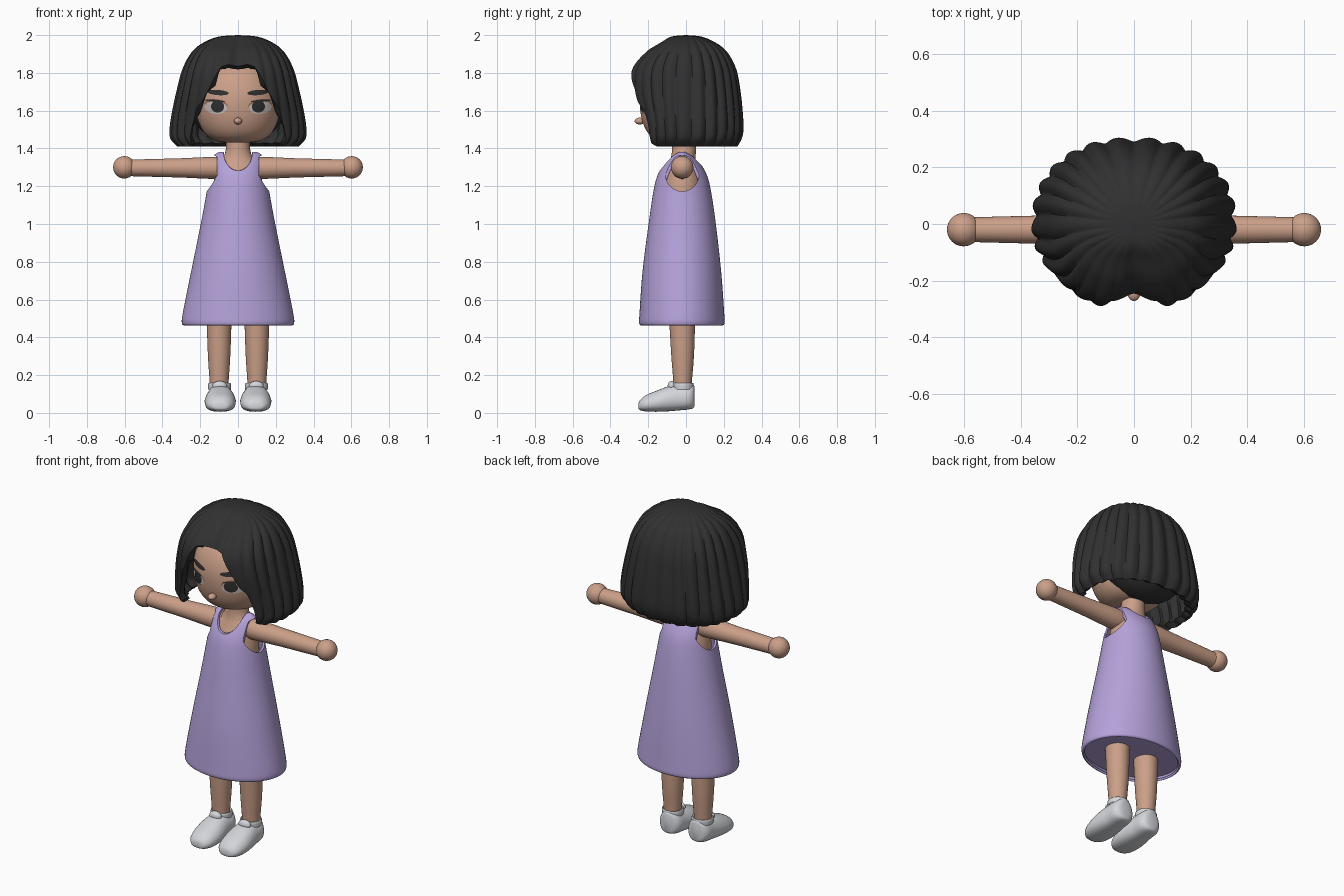
import bpy, bmesh, math
from math import sin, cos, pi, radians
from mathutils import Vector, Matrix
from mathutils.bvhtree import BVHTree

if "Cube" in bpy.data.objects:
    bpy.data.objects.remove(bpy.data.objects["Cube"])


def material(name, rgb):
    m = bpy.data.materials.new(name)
    m.use_nodes = True
    m.diffuse_color = (*rgb, 1)
    m.node_tree.nodes["Principled BSDF"].inputs["Base Color"].default_value = (*rgb, 1)
    return m


SKIN = material("skin", (0.60, 0.35, 0.25))
HAIR = material("dark hair", (0.03, 0.03, 0.03))
DRESS = material("lilac cloth", (0.46, 0.36, 0.70))
SHOE = material("pale shoe", (0.65, 0.67, 0.70))
WHITE = material("eye white", (0.62, 0.55, 0.52))
LID = material("brown lid", (0.33, 0.17, 0.11))


def spline(rows, t):
    """Smooth curve through rows of numbers, t from 0 to 1."""
    f = min(max(t, 0), 1) * (len(rows) - 1)
    i = min(int(f), len(rows) - 2)
    u = f - i
    a, b, c, d = (rows[min(max(i + k, 0), len(rows) - 1)] for k in (-1, 0, 1, 2))
    return [0.5 * (2 * q + (r - p) * u + (2 * p - 5 * q + 4 * r - s) * u * u
                   + (3 * q - p - 3 * r + s) * u ** 3) for p, q, r, s in zip(a, b, c, d)]


def finish(name, bm, mat, recalc=True):
    if recalc:
        bmesh.ops.recalc_face_normals(bm, faces=bm.faces)
    me = bpy.data.meshes.new(name)
    bm.to_mesh(me)
    bm.free()
    ob = bpy.data.objects.new(name, me)
    bpy.context.collection.objects.link(ob)
    me.materials.append(mat)
    smooth(ob)
    return ob


def smooth(ob):
    bpy.ops.object.select_all(action="DESELECT")
    ob.select_set(True)
    bpy.context.view_layer.objects.active = ob
    bpy.ops.object.shade_smooth_by_angle(angle=radians(50))


def skin_rings(rings, start=True, end=True):
    """Join equal rings of points into a tube, with optional caps."""
    bm = bmesh.new()
    vs = [[bm.verts.new(p) for p in r] for r in rings]
    n = len(vs[0])
    for a, b in zip(vs, vs[1:]):
        for i in range(n):
            bm.faces.new((a[i], a[(i + 1) % n], b[(i + 1) % n], b[i]))
    if start:
        bm.faces.new(vs[0])
    if end:
        bm.faces.new(vs[-1])
    return bm


def upright(rows, steps=40, n=48):
    """Rings from rows of (z, x radius, y radius, y centre)."""
    out = []
    for k in range(steps + 1):
        z, rx, ry, cy = spline(rows, k / steps)
        out.append([(rx * cos(2 * pi * i / n), cy + ry * sin(2 * pi * i / n), z) for i in range(n)])
    return out


def ellipsoid(name, mat, centre, size):
    bm = bmesh.new()
    bmesh.ops.create_uvsphere(bm, u_segments=32, v_segments=20, radius=1)
    bmesh.ops.transform(bm, matrix=Matrix.LocRotScale(Vector(centre), None, Vector(size)), verts=bm.verts)
    return finish(name, bm, mat)


def apply_mods(ob):
    bpy.context.view_layer.objects.active = ob
    for m in list(ob.modifiers):
        bpy.ops.object.modifier_apply(modifier=m.name)
    smooth(ob)


# Head with full cheeks and a broad chin
bm = bmesh.new()
bmesh.ops.create_uvsphere(bm, u_segments=64, v_segments=48, radius=1)
for v in bm.verts:
    x, y, z = v.co
    h = max(math.hypot(x, y), 1e-4)
    k = h ** -0.45 if z < 0 else h ** -0.15
    v.co = (x * k * 0.225, y * k * 0.205 - 0.04, z * 0.22 + 1.65)
face = BVHTree.FromBMesh(bm)
finish("head", bm, SKIN)
ellipsoid("nose", SKIN, (0, -0.245, 1.545), (0.022, 0.027, 0.018))


def plate(name, mat, cx, cz, rx, rz, lift, tilt=0, low=1, n=32):
    """Thin oval laid on the front of the face."""
    rings = []
    for r in (0.02, 0.25, 0.5, 0.75, 1):
        ring = []
        for i in range(n):
            a = 2 * pi * i / n
            u, w = rx * r * cos(a), rz * r * sin(a) * (low if sin(a) < 0 else 1)
            x, z = cx + u * cos(tilt) - w * sin(tilt), cz + u * sin(tilt) + w * cos(tilt)
            hit = face.ray_cast(Vector((x, -1, z)), Vector((0, 1, 0)))[0]
            ring.append((x, hit.y - lift, z))
        rings.append(ring)
    b = skin_rings(rings, True, False)
    b.normal_update()
    for f in b.faces:
        if f.normal.y > 0:
            f.normal_flip()
    finish(name, b, mat, False)


# Eyes and brows
for side, s in (("left", 1), ("right", -1)):
    plate(side + "_eyelid", LID, s * 0.118, 1.628, 0.064, 0.034, 0.002, s * 0.12, 0.6)
    plate(side + "_eye_white", WHITE, s * 0.118, 1.618, 0.060, 0.032, 0.004, s * 0.08, 1.1)
    plate(side + "_iris", HAIR, s * 0.108, 1.622, 0.035, 0.032, 0.007)
    plate(side + "_lash", HAIR, s * 0.122, 1.652, 0.054, 0.006, 0.008, s * 0.08)
    plate(side + "_brow", HAIR, s * 0.106, 1.696, 0.057, 0.014, 0.006, s * 0.08)

# Bobbed hair: rows of (z, side, back, front) radii
BOB = [(2.0, 0.002, 0.002, 0.002), (1.992, 0.10, 0.08, 0.08), (1.96, 0.18, 0.155, 0.14),
       (1.91, 0.24, 0.215, 0.22), (1.82, 0.288, 0.262, 0.295), (1.70, 0.32, 0.285, 0.302),
       (1.58, 0.345, 0.297, 0.272), (1.50, 0.355, 0.30, 0.255), (1.45, 0.35, 0.29, 0.25),
       (1.41, 0.315, 0.268, 0.24)]
# Lower edge of the hair: (degrees from the front, z)
EDGE = [(0, 1.835), (8, 1.845), (15, 1.835), (20, 1.79), (26, 1.72), (32, 1.645),
        (38, 1.61), (41, 1.52), (44, 1.43), (52, 1.41), (181, 1.41)]


def edge_z(deg):
    for (a, za), (b, zb) in zip(EDGE, EDGE[1:]):
        if deg <= b:
            return za + (zb - za) * (deg - a) / (b - a)


COLS, ROWS = 260, 44
columns = []
for c in range(COLS):
    th = 2 * pi * c / COLS - pi
    deg = abs(math.degrees(th))
    lo, hi = 0.0, 1.0
    for _ in range(24):
        mid = (lo + hi) / 2
        lo, hi = (mid, hi) if spline(BOB, mid)[0] > edge_z(deg) else (lo, mid)
    S = math.copysign(abs(sin(th)) ** 0.88, sin(th))
    C = math.copysign(abs(cos(th)) ** 0.88, cos(th))
    col = []
    for r in range(ROWS + 1):
        t = hi * r / ROWS
        z, rs, rb, rf = spline(BOB, t)
        amp = 0.055 if deg > 50 else 0.03
        lock = 1 + amp * (abs(sin(13 * th + 0.8 * sin(th) * t)) - 0.6)
        part = 1 - 0.13 * math.exp(-(deg / 9) ** 2)
        col.append((rs * S * lock, -C * (rf if C > 0 else rb) * lock * part, z))
    columns.append(col)
bm = skin_rings([[columns[c][r] for c in range(COLS)] for r in range(ROWS + 1)], True, False)
hair = finish("hair", bm, HAIR)
m = hair.modifiers.new("thickness", "SOLIDIFY")
m.thickness, m.offset = 0.035, -1
apply_mods(hair)
ellipsoid("hair_underside", HAIR, (0, 0.07, 1.66), (0.27, 0.20, 0.235))

# Torso and neck
finish("torso", skin_rings(upright([
    (0.50, 0.15, 0.12, -0.02), (0.95, 0.13, 0.11, -0.02), (1.15, 0.135, 0.11, -0.02),
    (1.25, 0.125, 0.10, -0.02), (1.31, 0.11, 0.075, -0.02), (1.35, 0.08, 0.065, -0.015),
    (1.40, 0.064, 0.064, -0.01), (1.50, 0.064, 0.064, -0.01)])), SKIN)

# Dress shell, with armholes and a scooped neckline
dress = finish("dress", skin_rings(upright([
    (0.462, 0.285, 0.215, -0.022), (0.475, 0.297, 0.226, -0.022), (0.53, 0.292, 0.224, -0.022),
    (0.75, 0.248, 0.208, -0.022), (1.0, 0.197, 0.178, -0.020), (1.17, 0.166, 0.153, -0.020),
    (1.26, 0.152, 0.130, -0.020), (1.33, 0.140, 0.090, -0.020), (1.365, 0.125, 0.055, -0.020),
    (1.382, 0.100, 0.020, -0.020)], 60, 64), False, True), DRESS)
m = dress.modifiers.new("thickness", "SOLIDIFY")
m.thickness, m.offset = 0.012, -1
cutters = []
for s in (1, -1):
    cutters.append((Matrix.LocRotScale(Vector((s * 0.205, -0.02, 1.268)), Matrix.Rotation(pi / 2, 3, "Y"),
                                       Vector((0.095, 0.09, 0.19)))))
cutters.append(Matrix.LocRotScale(Vector((0, -0.02, 1.385)), Matrix.Rotation(pi / 2 + 0.12, 3, "X"),
                                  Vector((0.076, 0.088, 0.6))))
tools = []
for mat4 in cutters:
    bm = bmesh.new()
    bmesh.ops.create_cone(bm, cap_ends=True, segments=48, radius1=1, radius2=1, depth=1)
    bmesh.ops.transform(bm, matrix=mat4, verts=bm.verts)
    tool = finish("cutter", bm, DRESS)
    tool.hide_render = True
    tools.append(tool)
    b = dress.modifiers.new("cut", "BOOLEAN")
    b.operation, b.object, b.solver = "DIFFERENCE", tool, "EXACT"
bpy.ops.object.select_all(action="DESELECT")
apply_mods(dress)
for tool in tools:
    bpy.data.objects.remove(tool)
finish("skirt_lining", skin_rings(upright([(0.49, 0.286, 0.217, -0.022),
                                           (0.50, 0.286, 0.217, -0.022)], 1)), DRESS)

# Arms, hands, legs and shoes: shoe rows of (y, half width, bottom, top)
LAST = [(-0.252, 0.02, 0.025, 0.045), (-0.245, 0.045, 0.015, 0.065), (-0.215, 0.07, 0.008, 0.092),
        (-0.16, 0.082, 0.006, 0.116), (-0.10, 0.08, 0.008, 0.138), (-0.04, 0.072, 0.013, 0.15),
        (0.01, 0.068, 0.018, 0.154), (0.036, 0.052, 0.024, 0.152), (0.045, 0.03, 0.035, 0.14)]
for side, s in (("left", 1), ("right", -1)):
    rings = []
    for k in range(21):
        x, r = spline([(0.06, 0.055), (0.14, 0.058), (0.30, 0.051), (0.45, 0.047), (0.60, 0.043)], k / 20)
        rings.append([(s * x, -0.02 + r * cos(pi * i / 16), 1.297 + r * sin(pi * i / 16)) for i in range(32)])
    finish(side + "_arm", skin_rings(rings), SKIN)
    ellipsoid(side + "_hand", SKIN, (s * 0.602, -0.02, 1.30), (0.059, 0.059, 0.059))

    leg = skin_rings(upright([(0.06, 0.047, 0.047, -0.018), (0.16, 0.050, 0.049, -0.018),
                              (0.32, 0.060, 0.061, -0.018), (0.60, 0.069, 0.073, -0.022)], 16, 32))
    bmesh.ops.translate(leg, vec=(s * 0.1, 0, 0), verts=leg.verts)
    finish(side + "_leg", leg, SKIN)

    rings = []
    for k in range(33):
        y, w, lo, hi = spline(LAST, k / 32)
        ring = []
        for i in range(32):
            a = 2 * pi * i / 32
            u = math.copysign(abs(cos(a)) ** 0.75, cos(a))
            v = math.copysign(abs(sin(a)) ** 0.75, sin(a))
            ring.append((s * 0.094 + w * u * (1 - 0.22 * max(v, 0)), y, (lo + hi) / 2 + v * (hi - lo) / 2))
        rings.append(ring)
    finish(side + "_shoe", skin_rings(rings), SHOE)
    # Raised collar and tongue around the ankle
    collar = upright([(0.125, 0.060, 0.056, -0.016), (0.150, 0.061, 0.057, -0.016),
                      (0.158, 0.056, 0.053, -0.016), (0.150, 0.048, 0.046, -0.016)], 12, 32)
    collar = skin_rings(collar, False, False)
    bmesh.ops.translate(collar, vec=(s * 0.098, 0, 0), verts=collar.verts)
    finish(side + "_shoe_collar", collar, SHOE)
    ellipsoid(side + "_shoe_tongue", SHOE, (s * 0.097, -0.075, 0.143), (0.038, 0.022, 0.026))
